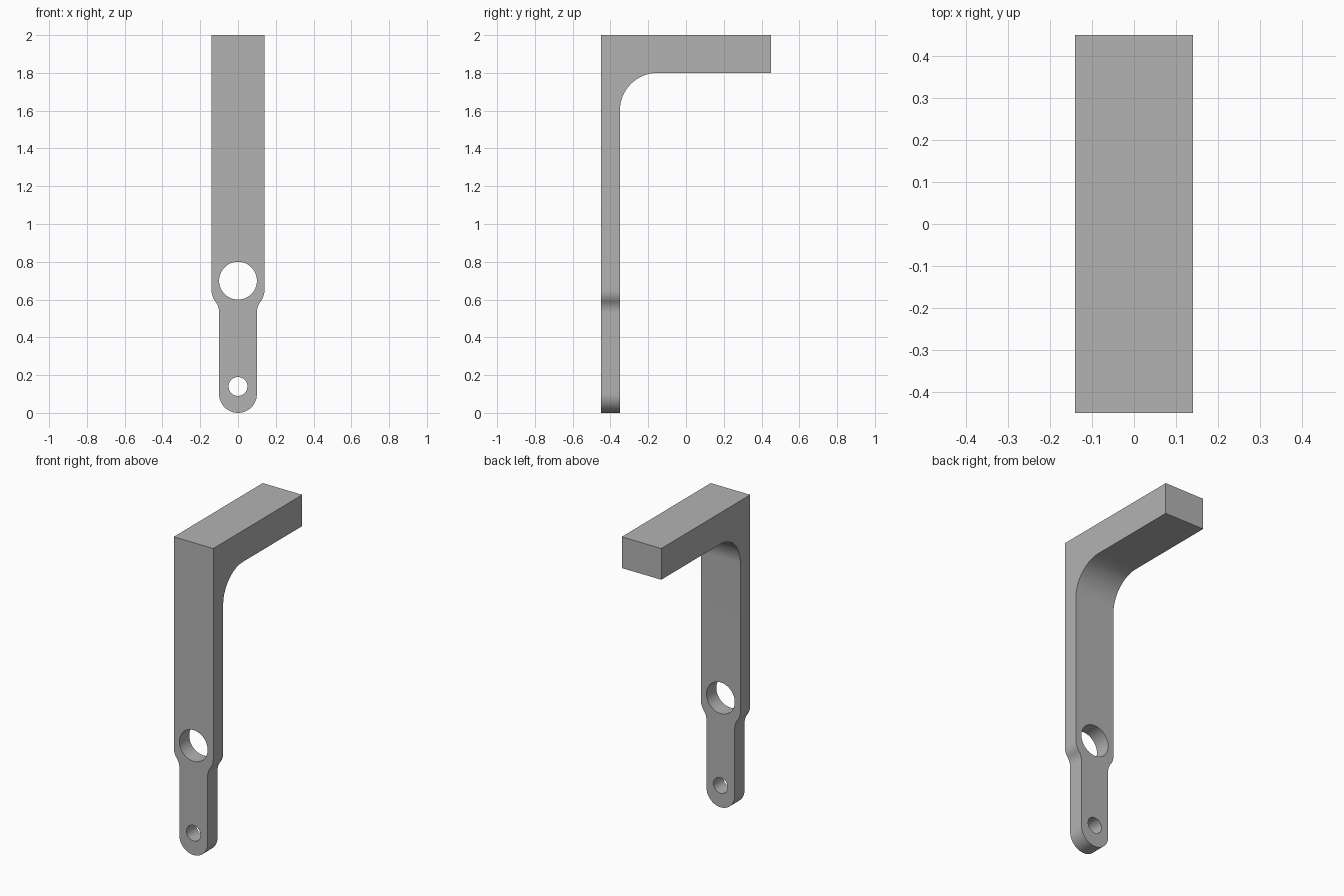
import bpy
import bmesh
from math import sin, cos, atan2, radians, pi
from mathutils import Vector

if "Cube" in bpy.data.objects:
    bpy.data.objects.remove(bpy.data.objects["Cube"])

grey = bpy.data.materials.new("plain grey")
grey.use_nodes = True
color = (0.45, 0.45, 0.45, 1)
grey.diffuse_color = color
grey.node_tree.nodes["Principled BSDF"].inputs["Base Color"].default_value = color


def arc(cx, cz, r, start, end, steps):
    """Points along an arc, angles in radians."""
    angles = [start + (end - start) * i / steps for i in range(steps + 1)]
    return [(cx + r * cos(a), cz + r * sin(a)) for a in angles]


def prism(name, outline, place, depth):
    """Extrude a closed outline; place maps outline points into space."""
    bm = bmesh.new()
    face = bm.faces.new([bm.verts.new(place(a, b)) for a, b in outline])
    result = bmesh.ops.extrude_face_region(bm, geom=[face])
    moved = [v for v in result["geom"] if isinstance(v, bmesh.types.BMVert)]
    bmesh.ops.translate(bm, verts=moved, vec=Vector(depth))
    bmesh.ops.recalc_face_normals(bm, faces=bm.faces)
    mesh = bpy.data.meshes.new(name)
    bm.to_mesh(mesh)
    bm.free()
    mesh.materials.append(grey)
    obj = bpy.data.objects.new(name, mesh)
    bpy.context.collection.objects.link(obj)
    return obj


def front_prism(name, outline):
    return prism(name, outline, lambda x, z: (x, -0.6, z), (0, 1.2, 0))


def combine(target, cutter, operation):
    cutter.hide_render = True
    mod = target.modifiers.new(operation.lower(), "BOOLEAN")
    mod.operation = operation
    mod.solver = "EXACT"
    mod.object = cutter
    bpy.ops.object.select_all(action="DESELECT")
    bpy.context.view_layer.objects.active = target
    target.select_set(True)
    bpy.ops.object.modifier_apply(modifier=mod.name)
    bpy.data.objects.remove(cutter)


# L-shaped side profile with a rounded inner corner
side = [(-0.45, -0.2), (-0.35, -0.2)]
side += arc(-0.15, 1.6, 0.2, pi, pi / 2, 24)
side += [(0.45, 1.8), (0.45, 2), (-0.45, 2)]
bracket = prism("bracket", side, lambda y, z: (-0.3, y, z), (0.6, 0, 0))

# Front outline: wide strip, S-shaped shoulder, narrow tongue with round tip
bend = atan2(0.12, 0.16)
half = [(0.14, 2.2)]
half += arc(0.04, 0.65, 0.1, 0, -bend, 10)
half += arc(0.2, 0.53, 0.1, pi - bend, pi, 10)[1:]
half += arc(0, 0.1, 0.1, 0, -pi / 2, 20)
outline = half + [(-x, z) for x, z in reversed(half[:-1])]
combine(bracket, front_prism("front_outline", outline), "INTERSECT")

# Large and small through holes
for z, r in ((0.7, 0.1), (0.14, 0.05)):
    hole = front_prism("hole", arc(0, z, r, 0, 2 * pi, 48)[:-1])
    combine(bracket, hole, "DIFFERENCE")

bpy.ops.object.shade_smooth_by_angle(angle=radians(30))
